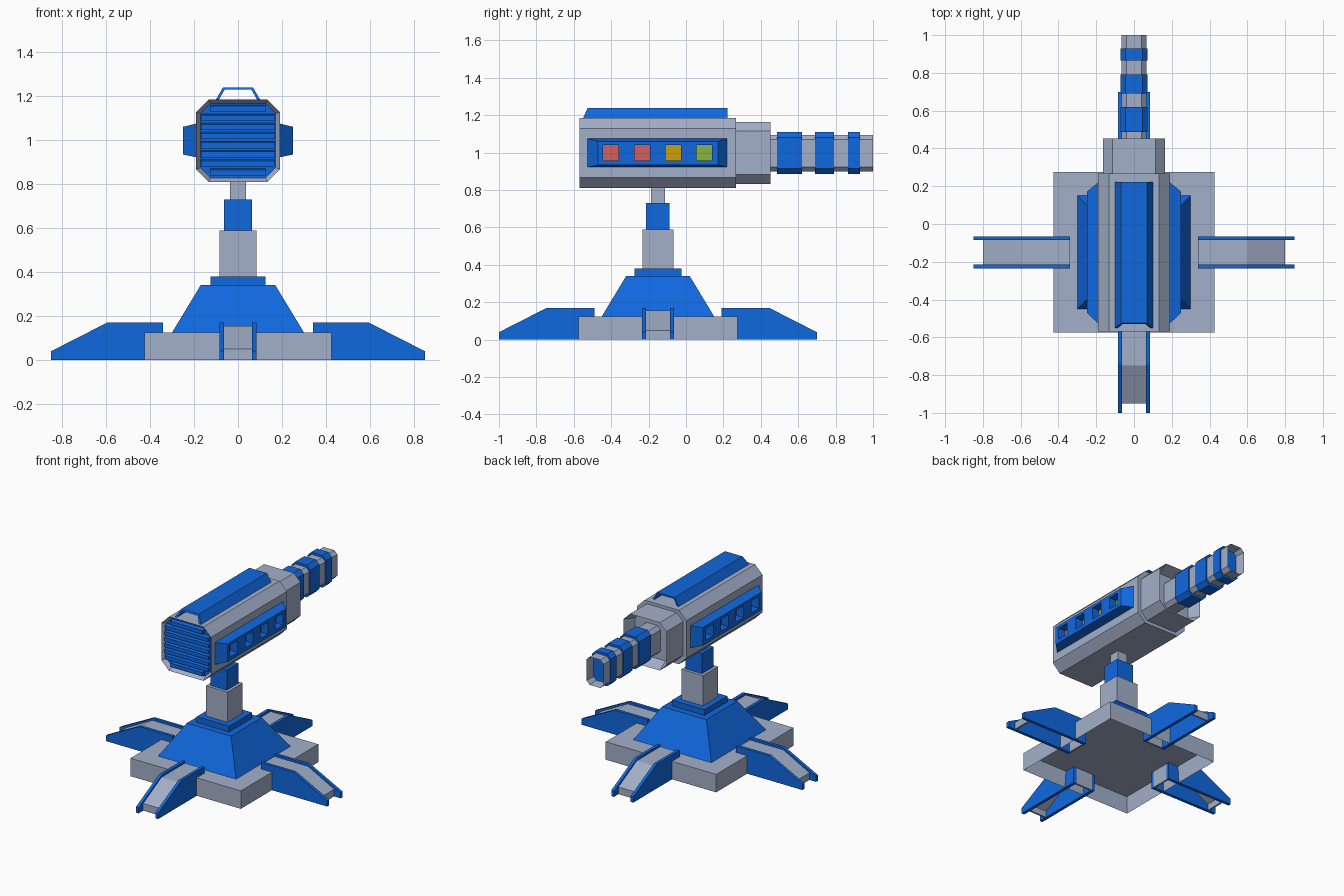
import bpy, bmesh
from math import pi
from mathutils import Matrix, Vector

cube = bpy.data.objects.get("Cube")
if cube:
    bpy.data.objects.remove(cube, do_unlink=True)


def material(name, r, g, b):
    m = bpy.data.materials.new(name)
    m.use_nodes = True
    m.diffuse_color = (r, g, b, 1)
    m.node_tree.nodes["Principled BSDF"].inputs["Base Color"].default_value = (r, g, b, 1)
    return m


GREY = material("steel grey", .37, .435, .59)
BLUE = material("bright blue", .005, .14, .74)
RED = material("light red", .63, .12, .12)
YELLOW = material("amber yellow", .59, .35, .004)
GREEN = material("leaf green", .24, .46, .058)
CY = -.15  # centre line of the stand


def finish(name, bm, mats, matrix=None):
    if matrix:
        bm.transform(matrix)
    bmesh.ops.recalc_face_normals(bm, faces=bm.faces)
    me = bpy.data.meshes.new(name)
    bm.to_mesh(me)
    bm.free()
    for m in mats:
        me.materials.append(m)
    ob = bpy.data.objects.new(name, me)
    bpy.context.collection.objects.link(ob)
    return ob


def loft(rings):
    """Closed solid through two matching rings of points; returns mesh and caps."""
    bm = bmesh.new()
    a, b = [[bm.verts.new(p) for p in ring] for ring in rings]
    n = len(a)
    caps = [bm.faces.new(a[::-1]), bm.faces.new(b)]
    for i in range(n):
        j = (i + 1) % n
        bm.faces.new((a[i], a[j], b[j], b[i]))
    bmesh.ops.recalc_face_normals(bm, faces=bm.faces)
    return bm, caps


def prism_x(pts, x0, x1):
    return loft([[(x, y, z) for y, z in pts] for x in (x0, x1)])


def prism_y(pts, y0, y1):
    return loft([[(x, y, z) for x, z in pts] for y in (y0, y1)])


def rect(hx, hy):
    return [(-hx, -hy), (hx, -hy), (hx, hy), (-hx, hy)]


def tier(name, bottom, top, z0, z1, mat, hollow=0):
    """Square stand section, optionally hollowed from below."""
    bm, caps = loft([[(x, y + CY, z) for x, y in rect(h, h)]
                     for h, z in ((bottom, z0), (top, z1))])
    if hollow:
        bmesh.ops.inset_individual(bm, faces=[caps[0]], thickness=.012, depth=-hollow)
    return finish(name, bm, [mat])


def octagon(hx, z0, z1, c):
    return [(-hx + c, z0), (hx - c, z0), (hx, z0 + c), (hx, z1 - c),
            (hx - c, z1), (-hx + c, z1), (-hx, z1 - c), (-hx, z0 + c)]


def oct_tube(name, shape, y0, y1, mats, end=None, rim=.02, depth=.03):
    """Octagonal section along y; end 0 or 1 gets a recess."""
    bm, caps = prism_y(octagon(*shape), y0, y1)
    if end is not None:
        bmesh.ops.inset_individual(bm, faces=[caps[end]], thickness=rim, depth=-depth)
        caps[end].material_index = len(mats) - 1
    return finish(name, bm, mats)


# Stand
tier("base_plate", .425, .425, 0, .125, GREY, hollow=.115)
tier("base_pyramid", .30, .17, .125, .34, BLUE)
tier("pyramid_cap", .125, .125, .34, .38, BLUE)
tier("lower_post", .083, .083, .38, .59, GREY)
tier("middle_post", .063, .063, .59, .73, BLUE)
tier("upper_post", .037, .037, .73, .83, GREY)

# Four legs, each a grey channel between two blue side plates
plate = [(.34, 0), (.34, .17), (.595, .17), (.85, .04), (.85, 0)]
channel = [(.34, 0), (.34, .155), (.6, .155), (.8, .05), (.8, 0),
           (.788, 0), (.788, .043), (.597, .143), (.352, .143), (.352, 0)]
for k, side in enumerate(("left", "back", "right", "front")):
    turn = Matrix.Translation((0, CY, 0)) @ Matrix.Rotation(k * pi / 2, 4, 'Z')
    finish(side + "_leg_channel", prism_y(channel, -.064, .064)[0], [GREY], turn)
    for n, y in enumerate((-.085, .064)):
        finish(f"{side}_leg_plate_{n + 1}", prism_y(plate, y, y + .021)[0], [BLUE], turn)

# Head, collar and barrel
oct_tube("head_body", (.19, .81, 1.185, .057), -.57, .267, [GREY, BLUE], 0, .02, .03)
oct_tube("head_collar", (.165, .832, 1.165, .05), .267, .452, [GREY], 1, .035, .08)
oct_tube("barrel", (.065, .90, 1.095, .024), .36, 1, [GREY], 1, .014, .15)
for n, (y0, y1) in enumerate(((.487, .62), (.69, .792), (.866, .93))):
    oct_tube(f"barrel_ring_{n + 1}", (.072, .886, 1.11, .028), y0, y1, [BLUE])

# Grille slats, shortened to follow the chamfered frame
SLATS = 8
for i in range(SLATS):
    z = .9975 + (i - (SLATS - 1) / 2) * .0415
    half = min(.169, .169 + .115 - abs(z - .9975) - .014)
    slat = [(-.566, z - .014), (-.566, z + .012), (-.539, z + .018), (-.539, z - .008)]
    finish(f"grille_slat_{i + 1}", prism_x(slat, -half, half)[0], [BLUE])

# Open arched top rail with a raked front end
arch = [(-.10, 1.185), (-.068, 1.24), (.068, 1.24), (.10, 1.185),
        (.086, 1.185), (.061, 1.229), (-.061, 1.229), (-.086, 1.185)]
bm, caps = prism_y(arch, -.55, .222)
for v in caps[0].verts:
    v.co.y += (v.co.z - 1.185) * .45
finish("top_rail", bm, [BLUE])

# Side panels with four recessed coloured lights
LIGHTS = [-.402, -.234, -.068, .097]
HALF, ZMID = .041, 1.0
for side, s in (("left", 1), ("right", -1)):
    bm, caps = loft([
        [(.188, y - .153, z + .9985) for y, z in rect(.375, .077)],
        [(.25, y - .15, z + .9975) for y, z in rect(.32, .063)]])
    cuts = [((0, y + d, 0), (0, 1, 0)) for y in LIGHTS for d in (-HALF, HALF)]
    cuts += [((0, 0, ZMID + d), (0, 0, 1)) for d in (-HALF, HALF)]
    for co, no in cuts:
        bmesh.ops.bisect_plane(bm, geom=bm.verts[:] + bm.edges[:] + bm.faces[:],
                               plane_co=co, plane_no=no)
    for n, y in enumerate(LIGHTS):
        spot = Vector((.25, y, ZMID))
        face = min(bm.faces, key=lambda f: (f.calc_center_median() - spot).length)
        bmesh.ops.inset_individual(bm, faces=[face], thickness=0, depth=-.055)
        face.material_index = (1, 1, 2, 3)[n]
    finish(side + "_light_panel", bm, [BLUE, RED, YELLOW, GREEN], Matrix.Diagonal((s, 1, 1, 1)))
